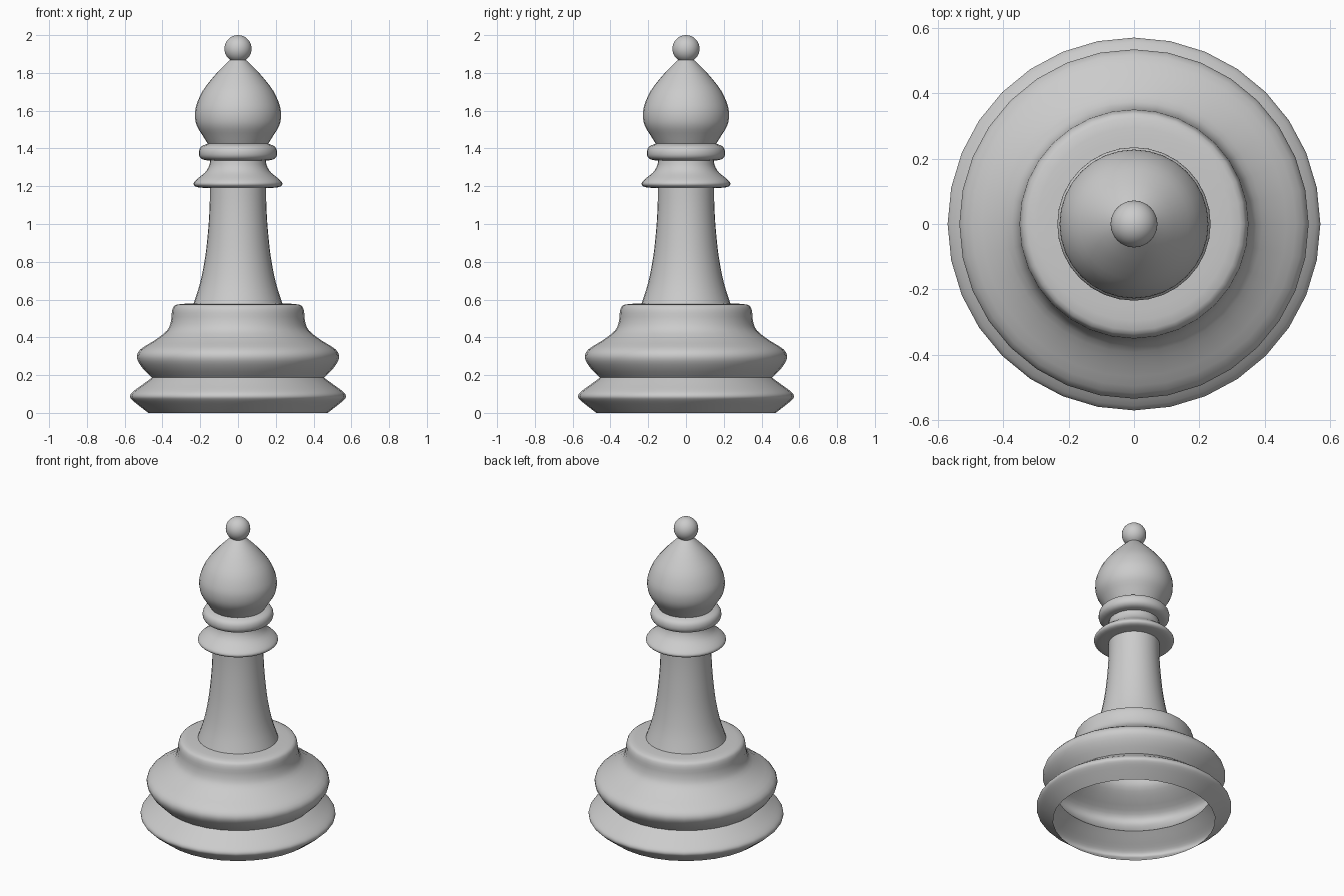
import bpy, bmesh, math

if "Cube" in bpy.data.objects:
    bpy.data.objects.remove(bpy.data.objects["Cube"])

SIDES = 32


def smooth_profile(pts, steps):
    """Catmull-Rom curve through (radius, height) points."""
    if steps == 1:
        return pts
    p = [pts[0]] + pts + [pts[-1]]
    out = []
    for i in range(1, len(p) - 2):
        for s in range(steps):
            t = s / steps
            out.append(tuple(
                0.5 * (2 * b + (c - a) * t + (2 * a - 5 * b + 4 * c - d) * t * t
                       + (3 * b - a - 3 * c + d) * t ** 3)
                for a, b, c, d in zip(p[i - 1], p[i], p[i + 1], p[i + 2])))
    return out + [pts[-1]]


def lathe(name, pts, steps=3):
    """Revolve a profile around z; a zero radius makes a pole."""
    bm = bmesh.new()
    rings = []
    for r, z in smooth_profile(pts, steps):
        if r < 1e-5:
            rings.append([bm.verts.new((0, 0, z))] * SIDES)
        else:
            rings.append([bm.verts.new((r * math.cos(k * math.tau / SIDES),
                                        r * math.sin(k * math.tau / SIDES), z))
                          for k in range(SIDES)])
    for lo, hi in zip(rings, rings[1:]):
        for k in range(SIDES):
            n = (k + 1) % SIDES
            quad = [lo[k], lo[n], hi[n], hi[k]]
            bm.faces.new(list(dict.fromkeys(quad)))
    me = bpy.data.meshes.new(name)
    bm.to_mesh(me)
    bm.free()
    ob = bpy.data.objects.new(name, me)
    bpy.context.collection.objects.link(ob)
    bpy.context.view_layer.objects.active = ob
    ob.select_set(True)
    bpy.ops.object.shade_smooth_by_angle(angle=math.radians(50))
    ob.select_set(False)
    return ob


# Hollow foot ring, open underneath
lathe("foot_ring", [(0.475, 0), (0.52, 0.035), (0.562, 0.07), (0.571, 0.09),
                    (0.557, 0.112), (0.505, 0.15), (0.455, 0.187)])

# Bulging base with rounded shoulder
lathe("base_bulge", [(0.455, 0.187), (0.505, 0.237), (0.535, 0.29), (0.518, 0.335),
                     (0.44, 0.385), (0.375, 0.437), (0.354, 0.49), (0.348, 0.545),
                     (0.325, 0.573), (0.235, 0.58)])

# Flared stem
lathe("stem", [(0.235, 0.58), (0.2, 0.69), (0.173, 0.83), (0.157, 0.98),
               (0.15, 1.1), (0.149, 1.19)])

# Two collars
lathe("lower_collar", [(0.149, 1.19), (0.215, 1.195), (0.235, 1.212), (0.22, 1.235),
                       (0.175, 1.272), (0.154, 1.305), (0.147, 1.336)])
lathe("upper_collar", [(0.147, 1.336), (0.185, 1.341), (0.205, 1.36), (0.206, 1.39),
                       (0.192, 1.412), (0.16, 1.425)])

# Teardrop head
lathe("head", [(0.16, 1.425), (0.185, 1.465), (0.218, 1.52), (0.228, 1.575),
               (0.22, 1.63), (0.187, 1.705), (0.125, 1.785), (0.07, 1.842),
               (0.04, 1.87)])

# Ball finial
start = math.asin(0.04 / 0.072)
ball = [(0.072 * math.sin(a), 1.928 - 0.072 * math.cos(a))
        for a in [start + (math.pi - start) * i / 14 for i in range(15)]]
lathe("finial_ball", ball, steps=1)
